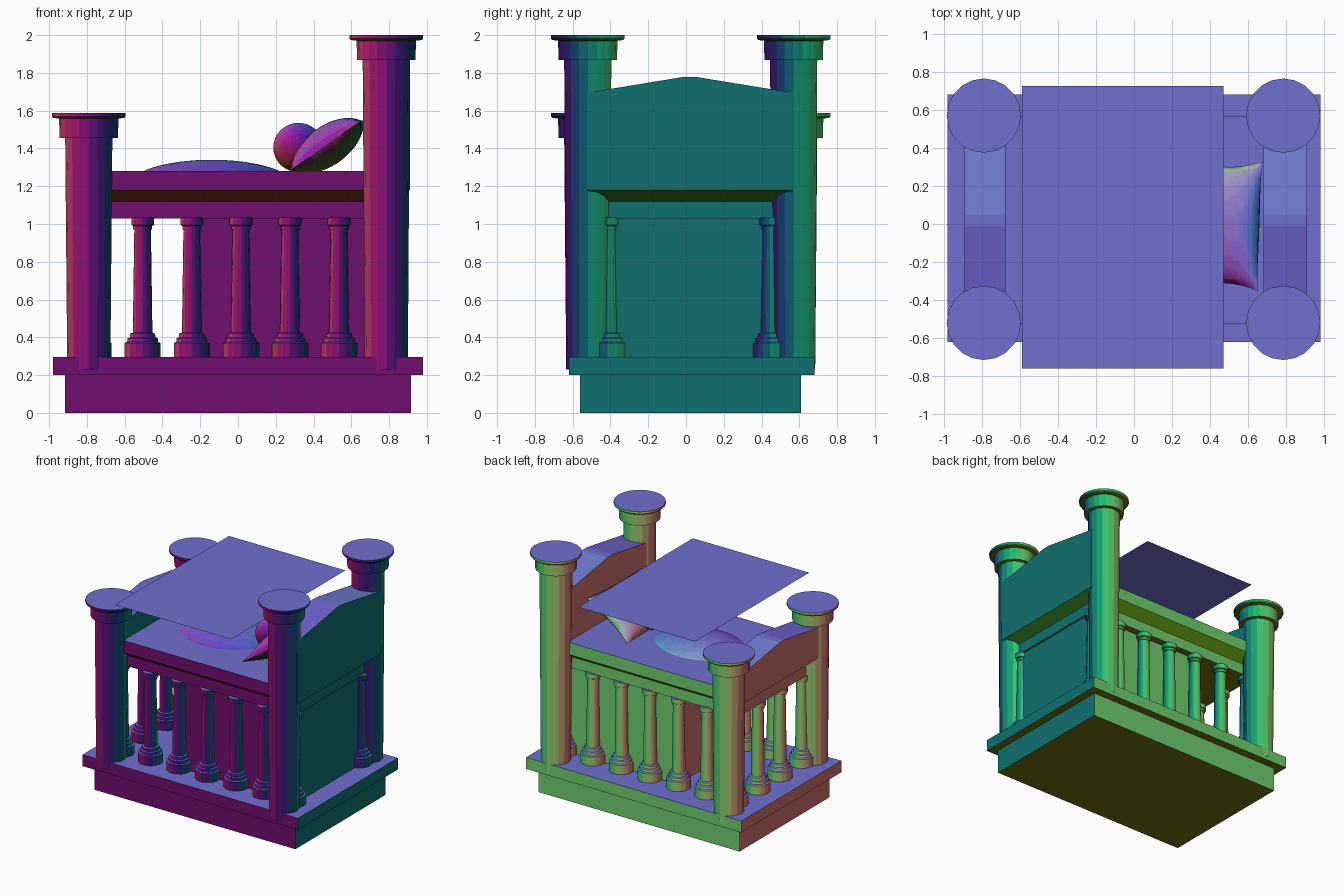
import bpy, bmesh, math
from mathutils import Matrix, Vector

if "Cube" in bpy.data.objects:
    bpy.data.objects.remove(bpy.data.objects["Cube"])


def tint(me):
    """Colour each face by the way it points, in coarse steps."""
    slots = {}
    for p in me.polygons:
        key = tuple(round(c * 8) for c in p.normal)
        if key not in slots:
            name = "facing_%d_%d_%d" % key
            mat = bpy.data.materials.get(name) or bpy.data.materials.new(name)
            n = Vector(key) / 8
            rgb = [0.005 + 0.62 * (0.5 + 0.5 * c) ** 2 for c in (-n.x, n.y, n.z)]
            mat.diffuse_color = (*rgb, 1)
            mat.use_nodes = True
            mat.node_tree.nodes["Principled BSDF"].inputs["Base Color"].default_value = mat.diffuse_color
            slots[key] = len(me.materials)
            me.materials.append(mat)
        p.material_index = slots[key]


def finish(name, bm, smooth=None):
    bmesh.ops.recalc_face_normals(bm, faces=bm.faces)
    if bm.calc_volume(signed=True) < 0:
        bmesh.ops.reverse_faces(bm, faces=bm.faces)
    me = bpy.data.meshes.new(name)
    bm.to_mesh(me)
    bm.free()
    tint(me)
    ob = bpy.data.objects.new(name, me)
    bpy.context.collection.objects.link(ob)
    if smooth:
        bpy.ops.object.select_all(action='DESELECT')
        ob.select_set(True)
        bpy.context.view_layer.objects.active = ob
        bpy.ops.object.shade_smooth_by_angle(angle=math.radians(smooth))
    return ob


def loft(name, rings, smooth=None):
    """Closed solid through successive rings of equal point count."""
    bm = bmesh.new()
    vs = [[bm.verts.new(p) for p in r] for r in rings]
    n = len(vs[0])
    for a, b in zip(vs, vs[1:]):
        for i in range(n):
            bm.faces.new((a[i], a[(i + 1) % n], b[(i + 1) % n], b[i]))
    bm.faces.new(vs[0][::-1])
    bm.faces.new(vs[-1])
    return finish(name, bm, smooth)


def rect(x0, x1, y0, y1, z):
    return [(x0, y0, z), (x1, y0, z), (x1, y1, z), (x0, y1, z)]


def box(name, x0, x1, y0, y1, z0, z1):
    return loft(name, [rect(x0, x1, y0, y1, z0), rect(x0, x1, y0, y1, z1)])


def turned(name, x, y, profile, sides, smooth=None):
    """Turned part: profile is a list of (radius, z)."""
    rings = [[(x + r * math.cos(math.tau * i / sides), y + r * math.sin(math.tau * i / sides), z)
              for i in range(sides)] for r, z in profile]
    return loft(name, rings, smooth)


def ball(name, centre, size):
    bm = bmesh.new()
    m = Matrix.Translation(centre) @ Matrix.Diagonal((*size, 1))
    bmesh.ops.create_uvsphere(bm, u_segments=40, v_segments=32, radius=1, matrix=m)
    return finish(name, bm, 60)


# Stepped base
box("base_plinth", -0.915, 0.915, -0.56, 0.61, 0, 0.2)
box("base_slab", -0.98, 0.98, -0.62, 0.68, 0.2, 0.295)

# Corner posts with flared capitals
for px, top, label in ((-0.79, 1.588, "foot"), (0.785, 2.0, "head")):
    for py in (-0.52, 0.57):
        turned(label + "_post", px, py, [(0.114, 0.23), (0.125, top - 0.12)], 16)
        turned(label + "_post_capital", px, py,
               [(0.155, top - 0.133), (0.157, top - 0.03), (0.188, top - 0.026),
                (0.195, top - 0.018), (0.195, top)], 20, 30)

# Ring of balusters
BAL = [(0.095, 0.29), (0.095, 0.37), (0.082, 0.375), (0.08, 0.395), (0.068, 0.4),
       (0.066, 0.42), (0.052, 0.425), (0.044, 0.97), (0.05, 0.972), (0.05, 0.99),
       (0.06, 0.995), (0.06, 1.035)]
spots = [(-0.765 + 0.26 * i, y) for i in range(7) for y in (-0.415, 0.445)]
spots += [(-0.765, y) for y in (-0.128, 0.158)]
for x, y in spots:
    turned("baluster", x, y, BAL, 16, 35)

# Inner block and bed frame with chamfered underside
box("inner_block", -0.22, 0.815, -0.395, 0.42, 0.29, 1.04)
loft("bed_frame", [rect(-0.81, 0.83, -0.44, 0.48, 1.03), rect(-0.81, 0.83, -0.44, 0.48, 1.12),
                   rect(-0.89, 0.91, -0.525, 0.565, 1.18), rect(-0.89, 0.91, -0.525, 0.565, 1.28)])

# Gabled end boards
for name, x0, x1, edge, peak in (("footboard", -0.89, -0.675, 1.42, 1.5),
                                 ("headboard", 0.68, 0.91, 1.695, 1.78)):
    prof = [(-0.525, 1.2), (0.565, 1.2), (0.565, edge), (0.05, peak - 0.001), (-0.01, peak - 0.001), (-0.525, edge)]
    loft(name, [[(x, y, z) for y, z in prof] for x in (x0, x1)])

# Flat canopy sheet, facing up
bm = bmesh.new()
bm.faces.new([bm.verts.new(p) for p in rect(-0.59, 0.47, -0.76, 0.725, 1.685)])
finish("canopy_sheet", bm)

# Bedding: low mound, round cushion, pinched pillow
ball("mound", (-0.14, 0.02, 1.2), (0.44, 0.34, 0.14))
ball("round_cushion", (0.32, 0.0, 1.405), (0.133, 0.133, 0.13))

bm = bmesh.new()
bmesh.ops.create_grid(bm, x_segments=24, y_segments=24, size=1)
lower = bmesh.ops.duplicate(bm, geom=bm.verts[:] + bm.edges[:] + bm.faces[:])["geom"]
low = {v for v in lower if isinstance(v, bmesh.types.BMVert)}
tilt = Matrix.Translation((0.475, -0.005, 1.415)) @ Matrix.Rotation(math.radians(-2), 4, 'Z') @ Matrix.Rotation(math.radians(-35), 4, 'Y')
for v in bm.verts:
    u, w = v.co.x, v.co.y
    h = 0.105 * ((1 - u * u) * (1 - w * w)) ** 0.6 if abs(u) < 0.999 and abs(w) < 0.999 else 0
    v.co = tilt @ Vector((0.23 * u * (0.95 + 0.05 * w * w), 0.34 * w * (0.9 + 0.1 * u * u), -h if v in low else h))
bmesh.ops.remove_doubles(bm, verts=bm.verts, dist=0.0005)
finish("pillow", bm, 80)
